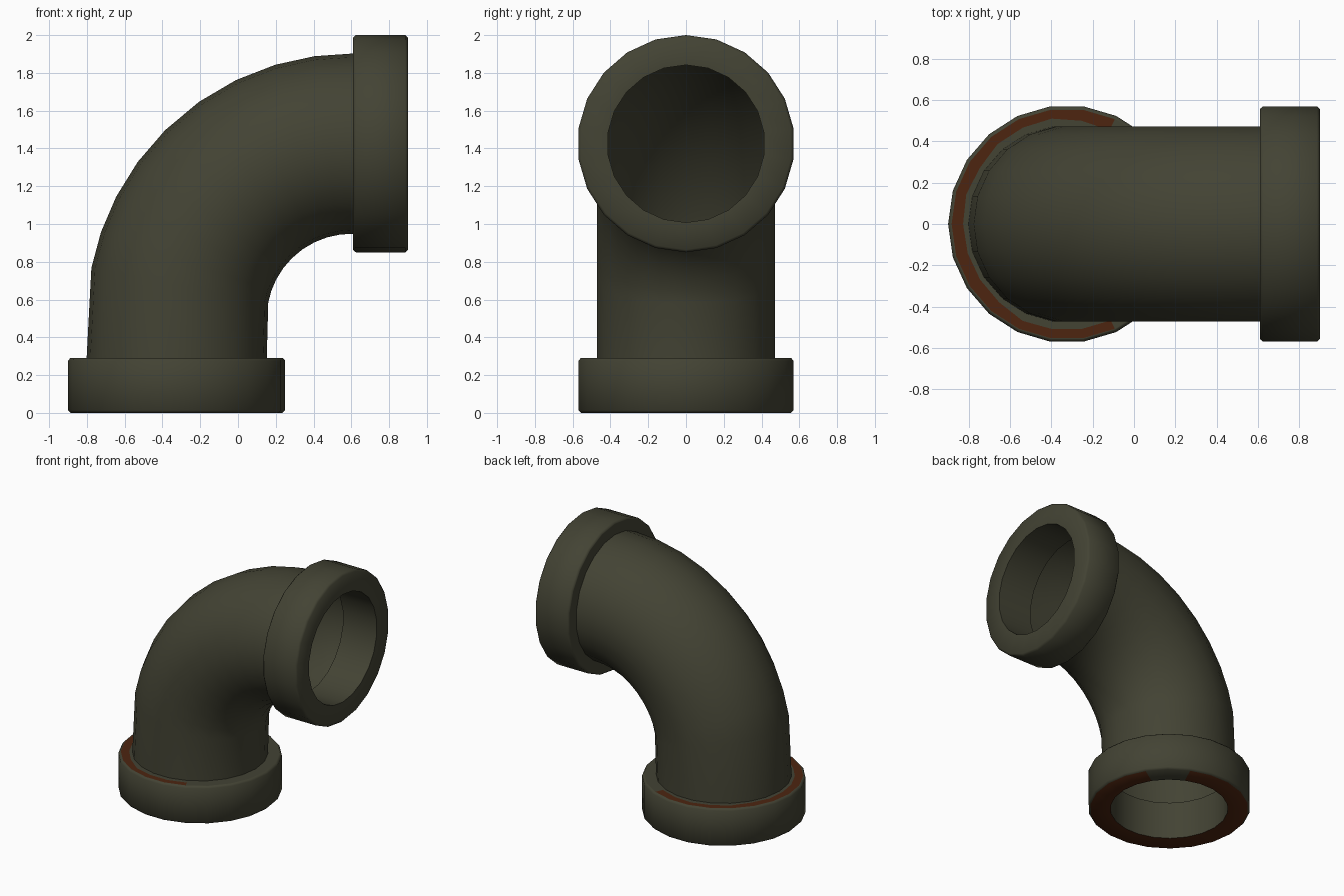
import bpy, bmesh, math, random
from mathutils import Vector

if "Cube" in bpy.data.objects:
    bpy.data.objects.remove(bpy.data.objects["Cube"])

random.seed(4)
SIDES = 22
STEP = 2 * math.pi / SIDES


def material(name, rgb):
    m = bpy.data.materials.new(name)
    m.diffuse_color = (*rgb, 1)
    m.use_nodes = True
    m.node_tree.nodes["Principled BSDF"].inputs["Base Color"].default_value = m.diffuse_color
    return m


OLIVE = material("olive metal", (0.056, 0.056, 0.034))
RUST = material("rust", (0.074, 0.018, 0.005))


def finish(bm, name, angle):
    bmesh.ops.recalc_face_normals(bm, faces=bm.faces)
    mesh = bpy.data.meshes.new(name)
    bm.to_mesh(mesh)
    bm.free()
    mesh.materials.append(OLIVE)
    mesh.materials.append(RUST)
    ob = bpy.data.objects.new(name, mesh)
    bpy.context.collection.objects.link(ob)
    bpy.ops.object.select_all(action='DESELECT')
    bpy.context.view_layer.objects.active = ob
    ob.select_set(True)
    bpy.ops.object.shade_smooth_by_angle(angle=math.radians(angle))
    return ob


# Collar section (radius, distance from rim); rust band lies between points 5 and 6
PROFILE = [(0.417, 0), (0.561, 0), (0.575, 0.014), (0.575, 0.276),
           (0.563, 0.29), (0.558, 0.29), (0.505, 0.29), (0.417, 0.29)]


def collar(name, place, rusty):
    bm = bmesh.new()
    rings = []
    for i in range(SIDES):
        a = i * STEP
        ring = []
        for k, (r, h) in enumerate(PROFILE):
            if k == 6 and rusty:                      # ragged inner rust edge
                r += random.uniform(-0.008, 0.012)
            ring.append(bm.verts.new(place(r * math.cos(a), r * math.sin(a), h)))
        rings.append(ring)
    n = len(PROFILE)
    for i in range(SIDES):
        p, q = rings[i], rings[(i + 1) % SIDES]
        mid = math.degrees((i + 0.5) * STEP)
        for k in range(n):
            f = bm.faces.new((p[k], q[k], q[(k + 1) % n], p[(k + 1) % n]))
            rim = k == 0 and not 30 < mid < 60        # underside, small clean gap
            band = k == 5 and 72 < mid < 288          # upper ledge, outer half
            if rusty and (rim or band):
                f.material_index = 1
    return finish(bm, name, 50)


collar("bottom_collar", lambda x, y, h: (x - 0.325, y, h), True)
collar("side_collar", lambda x, y, h: (0.9 - h, y, 1.425 + x), False)

# Bent pipe: rings swept around a quarter turn centred at x 0.6, z 0.5
BEND, TUBE = 0.925, 0.477
stations = [(Vector((-0.325, 0, 0.28)), 0)]
for deg in (11, 19, 27.3, 36.2, 45.3, 54.9, 64.2, 73.3, 82, 90):
    t = math.radians(deg)
    stations.append((Vector((0.6 - BEND * math.cos(t), 0, 0.5 + BEND * math.sin(t))), t))
stations.append((Vector((0.63, 0, 1.425)), math.pi / 2))

bm = bmesh.new()
rings = []
for centre, t in stations:
    out = Vector((-math.cos(t), 0, math.sin(t)))
    rings.append([bm.verts.new(centre + out * TUBE * math.cos(i * STEP)
                               + Vector((0, TUBE * math.sin(i * STEP), 0)))
                  for i in range(SIDES)])
for p, q in zip(rings, rings[1:]):
    for i in range(SIDES):
        j = (i + 1) % SIDES
        bm.faces.new((p[i], p[j], q[j], q[i]))
# Open tube: make sure the faces look outward
pipe = finish(bm, "elbow_pipe", 60)
f = pipe.data.polygons[0]
if f.normal.dot(f.center - Vector((-0.325, 0, f.center.z))) < 0:
    pipe.data.flip_normals()
